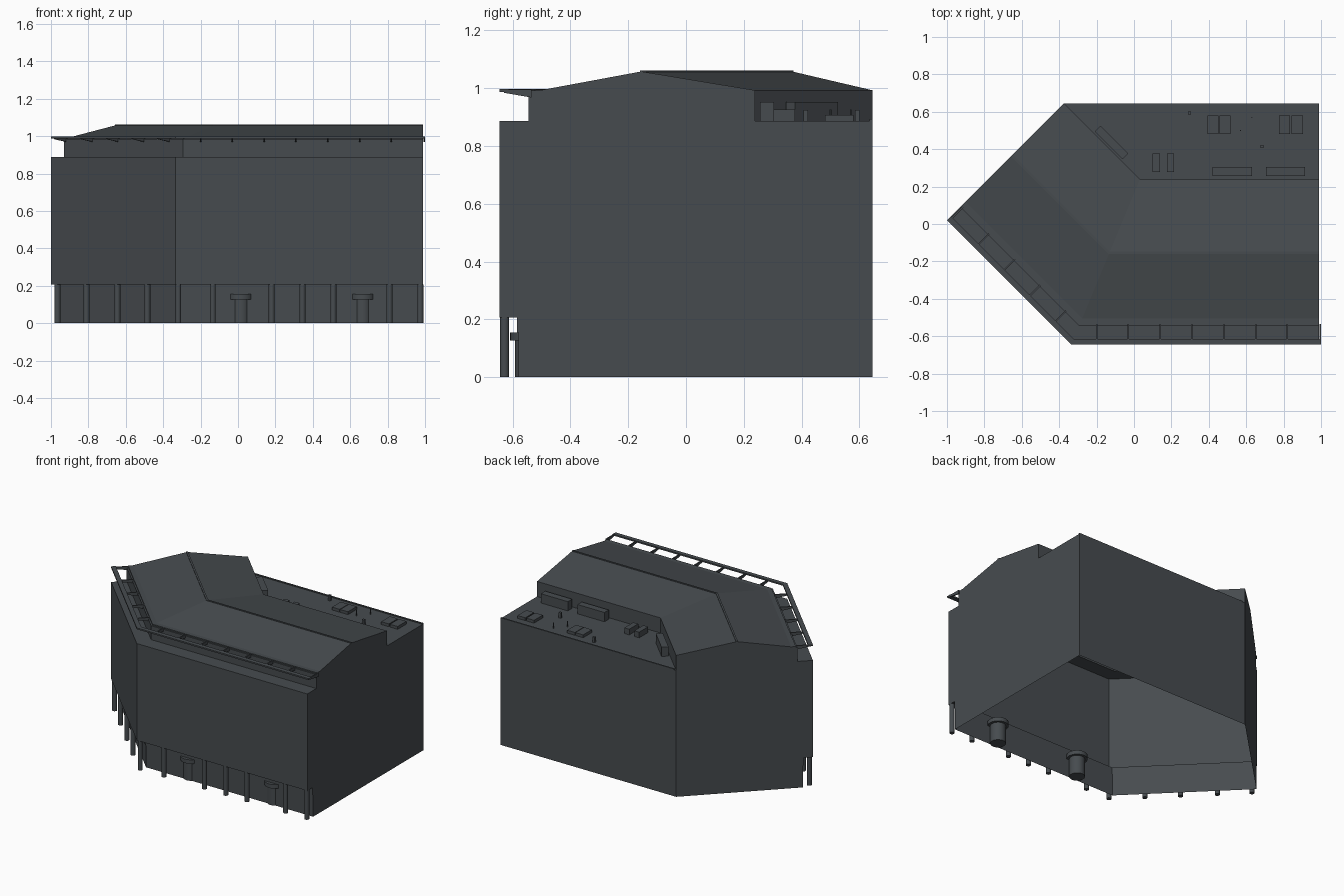
import bpy, bmesh, math
from mathutils import Vector, Matrix

if "Cube" in bpy.data.objects:
    bpy.data.objects.remove(bpy.data.objects["Cube"])

slate = bpy.data.materials.new("slate_grey")
slate.diffuse_color = (0.062, 0.071, 0.078, 1)
slate.use_nodes = True
slate.node_tree.nodes["Principled BSDF"].inputs["Base Color"].default_value = slate.diffuse_color

# Plan: straight front from RIGHT to the bend, then a 45 degree wing to the left tip
RIGHT, FRONT, BACK = 0.99, -0.645, 0.645
BEND, TIP = (-0.335, -0.645), (-1.0, 0.02)
REAR = 0.884            # building depth behind the front line
TERRACE = 0.887
K = math.sqrt(0.5)


def plan(d, right=RIGHT):
    """Right end, bend and wing end of the front line moved inward by d."""
    return [(right, FRONT + d), (BEND[0] + d * math.tan(math.pi / 8), FRONT + d),
            (TIP[0] + d * K, TIP[1] + d * K)]


def finish(name, bm):
    bmesh.ops.remove_doubles(bm, verts=bm.verts, dist=1e-5)
    bmesh.ops.recalc_face_normals(bm, faces=bm.faces)
    me = bpy.data.meshes.new(name)
    bm.to_mesh(me)
    bm.free()
    me.materials.append(slate)
    ob = bpy.data.objects.new(name, me)
    bpy.context.collection.objects.link(ob)
    return ob


def loft(name, rings):
    """Closed, capped solid through rings of points."""
    bm = bmesh.new()
    vs = [[bm.verts.new(p) for p in r] for r in rings]
    n = len(rings[0])
    for a, b in zip(vs, vs[1:]):
        for i in range(n):
            j = (i + 1) % n
            bm.faces.new((a[i], a[j], b[j], b[i]))
    bm.faces.new(vs[0])
    bm.faces.new(vs[-1])
    return finish(name, bm)


def rail(name, d0, d1, z0, z1):
    prof = [(d0, z0), (d1, z0), (d1, z1), (d0, z1)]
    return loft(name, [[(*plan(d, 1.0)[k], z) for d, z in prof] for k in range(3)])


def box(name, x0, x1, y0, y1, h, z0=TERRACE, turn=0):
    bm = bmesh.new()
    c = Vector(((x0 + x1) / 2, (y0 + y1) / 2, z0 + h / 2))
    bmesh.ops.create_cube(bm, size=1, matrix=Matrix.Translation(c) @ Matrix.Rotation(turn, 4, 'Z')
                          @ Matrix.Diagonal((x1 - x0, y1 - y0, h, 1)))
    return finish(name, bm)


def cylinder(name, x, y, r, z0, z1, n=16):
    bm = bmesh.new()
    bmesh.ops.create_cone(bm, cap_ends=True, segments=n, radius1=r, radius2=r, depth=z1 - z0,
                          matrix=Matrix.Translation((x, y, (z0 + z1) / 2)))
    ob = finish(name, bm)
    for p in ob.data.polygons:
        p.use_smooth = len(p.vertices) == 4
    return ob


# Building shell: one cross-section swept round the bend, open underneath
profile = [(0.065, 0), (0.065, 0.155), (0.06, 0.155), (0.06, 0.207), (0, 0.207), (0, TERRACE),
           (0.1, TERRACE), (0.1, 0.985), (0.11, 0.985), (0.11, 0.993), (0.14, 0.993),
           (0.485, 1.057), (0.485, 1.061), (0.497, 1.061), (0.497, 1.057),
           (REAR, 0.993), (REAR, TERRACE)]
bm = bmesh.new()
rows = [[bm.verts.new((x, y, z)) for x, y in plan(d)] for d, z in profile]
for a, b in zip(rows, rows[1:]):
    for k in (0, 1):
        bm.faces.new((a[k], a[k + 1], b[k + 1], b[k]))
back_r = [bm.verts.new((RIGHT, BACK, z)) for z in (0, TERRACE)]
wing_low = bm.verts.new((*plan(REAR)[2], 0))
bm.faces.new([r[0] for r in rows] + [back_r[1], back_r[0]])        # right end wall
bm.faces.new([r[2] for r in rows] + [wing_low])                    # wing gable
bm.faces.new((wing_low, rows[-1][2], back_r[1], back_r[0]))        # back wall
bm.faces.new((*rows[-1], back_r[1]))                               # rear terrace
finish("building_shell", bm)

# Kerb along the back of the terrace
box("terrace_kerb", -0.36, RIGHT, BACK - 0.01, BACK, 0.006)

# Sun-shade frame over the front terrace
rail("shade_outer_rail", 0.0, 0.03, 0.987, 0.997)


def shade_beam(p, n):
    t = Vector((-n.y, n.x, 0)) * 0.004
    prof = [(0.015, 0.984), (0.11, 0.968), (0.11, 0.995), (0.015, 0.995)]
    loft("shade_beam", [[p + n * d + Vector((0, 0, z)) + t * s for d, z in prof] for s in (-1, 1)])


for i in range(7):
    shade_beam(Vector((-0.2 + 0.17 * i, FRONT, 0)), Vector((0, 1, 0)))
shade_beam(Vector((RIGHT + 0.005, FRONT, 0)), Vector((0, 1, 0)))
for s in (0.148, 0.342, 0.536, 0.73, 0.93):
    shade_beam(Vector((BEND[0] - s * K, BEND[1] + s * K, 0)), Vector((K, K, 0)))

# Ground floor columns
for x in (-0.32, -0.135, 0.18, 0.345, 0.51, 0.81, 0.975):
    cylinder("column", x, FRONT + 0.017, 0.016, 0, 0.207)
for x in (-0.965, -0.81, -0.645, -0.485):
    cylinder("column", x, TIP[1] - (x + 1) + 0.024, 0.016, 0, 0.207)

# Round entrances with canopies, set into the front wall
for x in (0.015, 0.667):
    cylinder("entrance_drum", x, -0.542, 0.05, 0, 0.13, 24)
    cylinder("entrance_canopy", x, -0.542, 0.067, 0.127, 0.155, 24)

# Terrace equipment
for x0, x1 in ((0.42, 0.63), (0.705, 0.915)):
    box("long_plant_unit", x0, x1, 0.257, 0.305, 0.065)
box("wing_plant_unit", -0.225, -0.015, 0.413, 0.458, 0.065, turn=-math.pi / 4)
for x in (0.1, 0.177):
    box("tall_unit", x, x + 0.038, 0.277, 0.377, 0.04)
for x in (0.393, 0.457, 0.775, 0.843):
    box("low_unit", x, x + 0.06, 0.482, 0.58, 0.02)
for x, y in ((0.298, 0.593), (0.685, 0.415)):
    box("vent", x - 0.008, x + 0.008, y - 0.008, y + 0.008, 0.038)
for x, y in ((0.63, 0.57), (0.57, 0.5)):
    cylinder("pole", x, y, 0.003, TERRACE, TERRACE + 0.04, 8)
